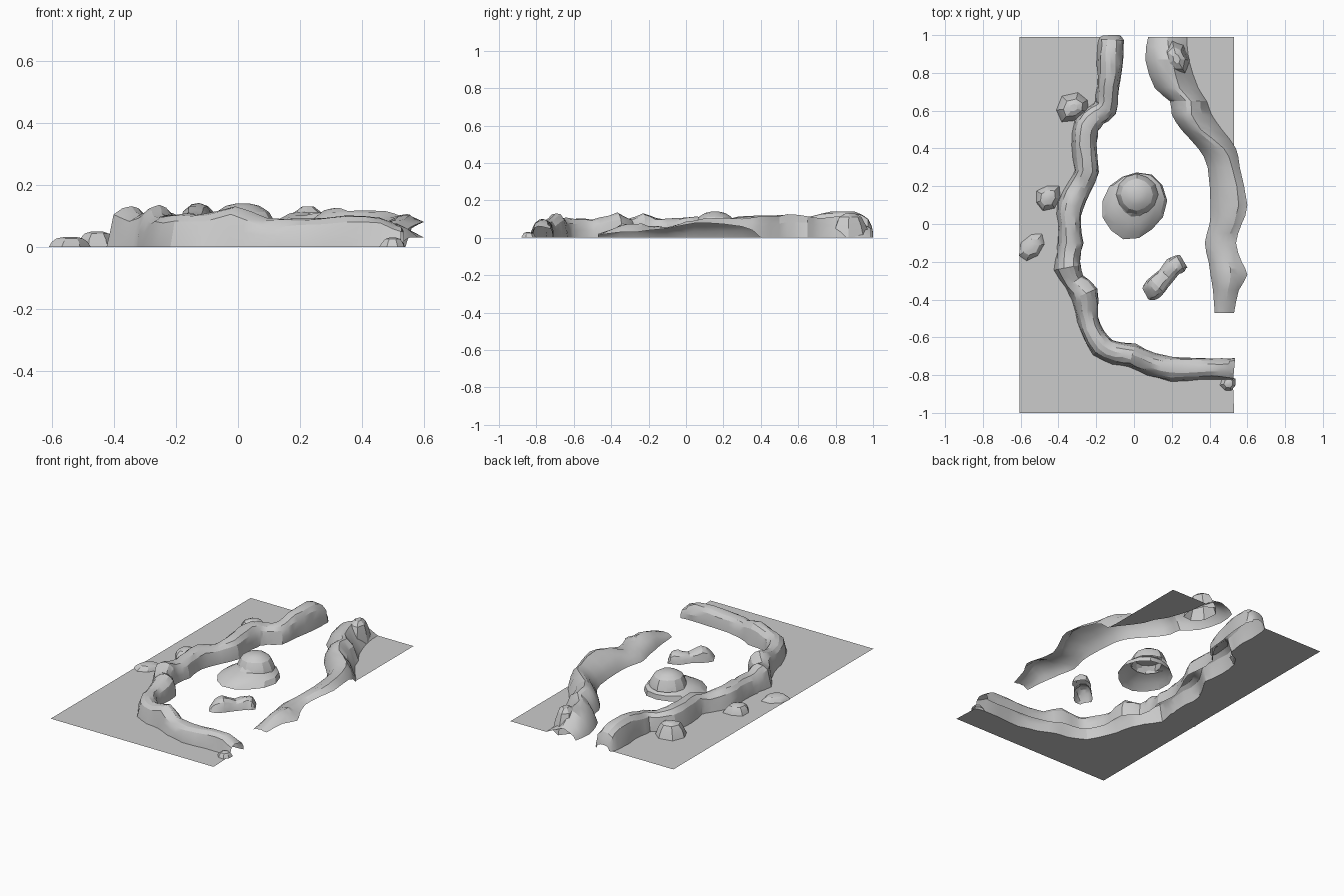
import bpy, bmesh, math, random
from mathutils import Vector

if "Cube" in bpy.data.objects:
    bpy.data.objects.remove(bpy.data.objects["Cube"])

random.seed(4)


def make(name, verts, faces, angle=24):
    me = bpy.data.meshes.new(name)
    me.from_pydata([tuple(v) for v in verts], [], faces)
    bm = bmesh.new()
    bm.from_mesh(me)
    bmesh.ops.recalc_face_normals(bm, faces=bm.faces)
    # open shells: make sure the outside is the upper side
    if sum(f.normal.z * f.calc_area() for f in bm.faces) < 0:
        bmesh.ops.reverse_faces(bm, faces=bm.faces)
    bm.to_mesh(me)
    bm.free()
    ob = bpy.data.objects.new(name, me)
    bpy.context.collection.objects.link(ob)
    bpy.ops.object.select_all(action='DESELECT')
    ob.select_set(True)
    bpy.context.view_layer.objects.active = ob
    bpy.ops.object.shade_smooth_by_angle(angle=math.radians(angle))
    return ob


def spline(rows, steps):
    """Catmull-Rom interpolation through rows of any width."""
    out = []
    n = len(rows)
    for i in range(n - 1):
        a, b, c, d = (rows[max(0, min(n - 1, i + k))] for k in (-1, 0, 1, 2))
        for s in range(steps):
            t = s / steps
            out.append([0.5 * (2*q + (r - p)*t + (2*p - 5*q + 4*r - w)*t*t
                        + (3*q - p - 3*r + w)*t**3) for p, q, r, w in zip(a, b, c, d)])
    return out + [list(rows[-1])]


def grid_faces(rows, cols):
    return [(i*cols + j, i*cols + j + 1, (i+1)*cols + j + 1, (i+1)*cols + j)
            for i in range(rows - 1) for j in range(cols - 1)]


ARCH = [(-1.05, 0), (-.93, .42), (-.74, .78), (-.35, .97), (.05, 1.0),
        (.45, .94), (.78, .74), (.94, .4), (1, 0)]


def ridge(name, path, steps=2, jitter=.004):
    """Hollow rocky bank along a path of (x, y, half width, height)."""
    p = spline(path, steps)
    verts = []
    for i, (x, y, w, h) in enumerate(p):
        a, b = p[max(i-1, 0)], p[min(i+1, len(p)-1)]
        t = Vector((b[0]-a[0], b[1]-a[1])).normalized()
        for u, k in ARCH:
            j = random.uniform(-jitter, jitter)
            verts.append((min(x - t.y*(u*w + j), .6), min(y + t.x*(u*w + j), 1),
                          max(0, h)*k + (random.uniform(-jitter, jitter) if k > .5 and h > .03 else 0)))
    make(name, verts, grid_faces(len(p), len(ARCH)))
    return verts[::len(ARCH)]


def mound(name, cx, cy, profile, rx=1, ry=1, rot=0, sides=11, jitter=.08, lean=(0, 0)):
    """Open-bottomed boulder: profile of (radius, z) from foot to top."""
    verts, n = [], sides
    wob = [1 + random.uniform(-jitter, jitter) for _ in range(n)]
    for r, z in profile:
        f = (z - profile[0][1]) / (profile[-1][1] - profile[0][1])
        for k in range(n):
            a = 2*math.pi*k/n
            w = wob[k] * (1 + random.uniform(-jitter, jitter)*.5)
            x, y = r*rx*w*math.cos(a), r*ry*w*math.sin(a)
            verts.append((cx + f*lean[0] + x*math.cos(rot) - y*math.sin(rot),
                          cy + f*lean[1] + x*math.sin(rot) + y*math.cos(rot), z))
    faces = [(i*n + k, i*n + (k+1) % n, (i+1)*n + (k+1) % n, (i+1)*n + k)
             for i in range(len(profile)-1) for k in range(n)]
    faces.append(tuple(range((len(profile)-1)*n, len(profile)*n)))
    make(name, verts, faces)


# left and front bank
left = [(-.12, 1.0, .04, .03), (-.12, .975, .065, .10), (-.125, .9, .067, .14),
        (-.13, .78, .062, .14), (-.14, .68, .058, .12), (-.15, .615, .06, .105),
        (-.20, .575, .06, .10), (-.25, .52, .068, .12), (-.262, .42, .065, .12),
        (-.25, .28, .062, .115), (-.285, .20, .06, .095), (-.335, .10, .07, .11),
        (-.34, 0, .06, .11), (-.335, -.10, .068, .10), (-.345, -.16, .06, .105),
        (-.35, -.23, .068, .13), (-.315, -.305, .056, .10), (-.26, -.37, .073, .132),
        (-.25, -.46, .06, .105), (-.23, -.55, .055, .10), (-.17, -.645, .062, .105),
        (-.10, -.68, .058, .105), (-.01, -.695, .062, .13), (.09, -.74, .058, .09),
        (.2, -.765, .062, .09), (.35, -.765, .055, .10), (.46, -.765, .055, .095),
        (.53, -.77, .062, .06)]
feet = ridge("left_bank", left)

# left ground joins the outer foot of the bank
g = [(-.605, .99, 0)] + [(x, min(y, .99), 0) for x, y, z in feet] + [(.53, -1, 0), (-.605, -1, 0)]
make("left_ground", g, [tuple(range(len(g)))])

# right bank: (y, inner x, outer x, crest height, crest position, outer height)
right = [(.99, .075, .28, .05, .5, 0), (.87, .06, .29, .11, .6, 0), (.72, .11, .34, .10, .55, 0),
         (.65, .19, .385, .12, .6, 0), (.58, .20, .41, .125, .5, 0), (.5, .25, .465, .12, .5, 0),
         (.4, .34, .54, .11, .65, .02), (.3, .39, .56, .10, .75, .06), (.1, .405, .60, .10, .75, .08),
         (0, .40, .57, .085, .75, .07), (-.1, .375, .54, .06, .75, .05), (-.2, .395, .57, .065, .6, .04),
         (-.27, .405, .60, .075, .55, .03), (-.35, .418, .555, .06, .55, .03),
         (-.47, .427, .53, .02, .6, .015)]
verts, outer = [], []
rows = spline(right, 2)
for y, a, b, h, c, e in rows:
    e = max(e, 0) if y < .4 else 0
    for u, z in ((0, 0), (.12*c, .35*h), (.4*c, .72*h), (.75*c, .95*h), (c, h),
                 ((1+c)/2, e + (h-e)*.65), (1, e)):
        n = random.uniform(-.006, .006) if 0 < u < 1 else 0
        verts.append((a + (b-a)*u + n, y, z + n))
    if y > .41:
        outer.append((b, y, 0))
make("right_bank", verts, grid_faces(len(rows), 7))
g = [(.53, .99, 0)] + outer + [(.53, .41, 0)]
make("right_ground", g, [tuple(range(len(g)))])

# island with a domed rock and a sloping rim
mound("island_rim", .0, .10, [(.177, 0), (.155, .03), (.12, .05), (.095, .06), (.085, .09)],
      rx=1.03, ry=.93, rot=1.05, sides=13, jitter=.05, lean=(.02, .055))
mound("island_dome", .015, .155, [(.112, .05), (.103, .08), (.085, .112), (.055, .132), (.02, .14)],
      sides=12, jitter=.04)

# small rock in the basin
ridge("basin_rock", [(.06, -.37, .035, .005), (.085, -.355, .05, .05), (.12, -.325, .055, .075),
                     (.17, -.27, .045, .05), (.21, -.225, .05, .062), (.245, -.205, .045, .055),
                     (.262, -.195, .035, .005)], 2, .004)

# boulders outside the banks
BOULDER = [(1, 0), (.82, .5), (.6, .85), (.25, 1)]
for name, x, y, r, h, sx, rot in (("boulder_upper", -.32, .615, .075, .085, 1.25, .5),
                                  ("boulder_middle", -.455, .14, .068, .05, 1.15, .8),
                                  ("boulder_low", -.54, -.12, .058, .032, 1.5, .9),
                                  ("boulder_right", .225, .875, .07, .13, 1.5, 1.8),
                                  ("boulder_front", .5, -.845, .04, .03, 1, .6)):
    mound(name, x, y, [(r*k, h*z) for k, z in BOULDER], rx=sx, rot=rot, sides=7, jitter=.12)
